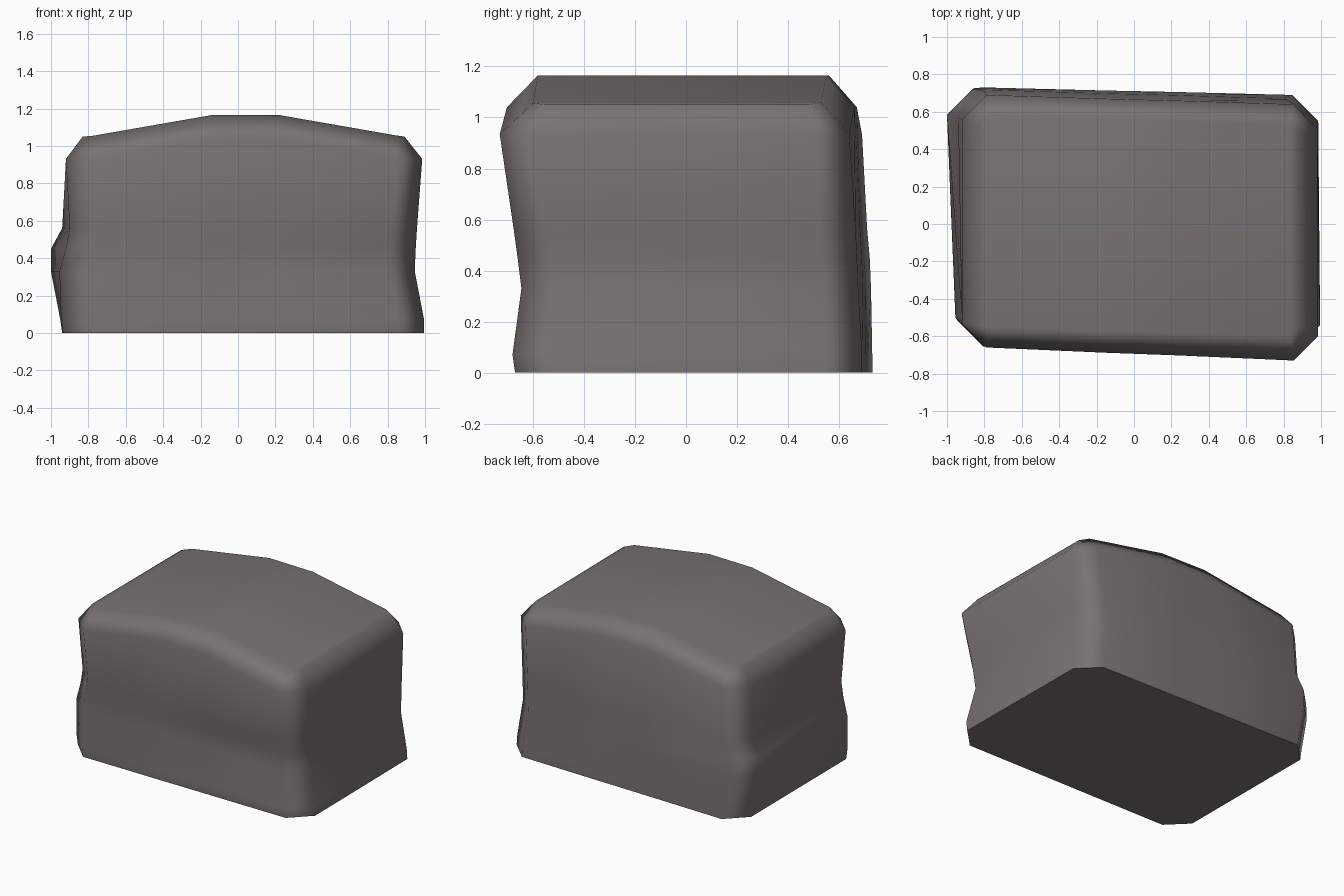
import bpy, bmesh

if "Cube" in bpy.data.objects:
    bpy.data.objects.remove(bpy.data.objects["Cube"])

stone = bpy.data.materials.new("warm grey stone")
stone.diffuse_color = (0.19, 0.172, 0.167, 1)
stone.use_nodes = True
stone.node_tree.nodes["Principled BSDF"].inputs["Base Color"].default_value = stone.diffuse_color

# Rings: height, crown amount, corner cut, corners front-left, front-right, back-right, back-left
RINGS = [
    (0.00, 0, 0.14, (-0.935, -0.655), (0.995, -0.67), (0.985, 0.69), (-0.94, 0.73)),
    (0.07, 0, 0.14, (-0.945, -0.655), (0.995, -0.68), (0.98, 0.69), (-0.95, 0.73)),
    (0.33, 0, 0.14, (-0.955, -0.64), (0.945, -0.645), (0.945, 0.675), (-1.0, 0.725)),
    (0.45, 0, 0.14, (-0.92, -0.645), (0.95, -0.66), (0.95, 0.67), (-1.0, 0.72)),
    (0.56, 0, 0.14, (-0.90, -0.65), (0.957, -0.675), (0.957, 0.665), (-0.94, 0.71)),
    (0.93, 0.11, 0.13, (-0.92, -0.66), (0.985, -0.73), (0.98, 0.64), (-0.92, 0.69)),
    (1.05, 0.115, 0.05, (-0.83, -0.55), (0.89, -0.60), (0.88, 0.53), (-0.83, 0.58)),
]
MID_LEFT, MID_RIGHT = -0.14, 0.22


def ring_points(z, crown, cut, fl, fr, br, bl):
    """Twelve-sided outline: four cut corners and two middle points front and back."""
    def at(a, b, x):
        t = (x - a[0]) / (b[0] - a[0])
        return (x, a[1] + t * (b[1] - a[1]))
    pts = [(fl[0], fl[1] + cut), (fl[0] + cut, fl[1]), at(fl, fr, MID_LEFT), at(fl, fr, MID_RIGHT),
           (fr[0] - cut, fr[1]), (fr[0], fr[1] + cut), (br[0], br[1] - cut), (br[0] - cut, br[1]),
           at(bl, br, MID_RIGHT), at(bl, br, MID_LEFT), (bl[0] + cut, bl[1]), (bl[0], bl[1] - cut)]
    out = []
    for x, y in pts:
        gap = max(MID_LEFT - x, x - MID_RIGHT, 0)
        out.append((x, y, z + crown * max(0, 1 - gap / 0.66)))
    return out


bm = bmesh.new()
rings = [[bm.verts.new(p) for p in ring_points(*r)] for r in RINGS]

# Sides
for low, high in zip(rings, rings[1:]):
    for i in range(12):
        j = (i + 1) % 12
        bm.faces.new((low[i], low[j], high[j], high[i]))

# Crowned top and flat underside
top = rings[-1]
for ids in ((0, 1, 10, 11), (1, 2, 9, 10), (2, 3, 8, 9), (3, 4, 7, 8), (4, 5, 6, 7)):
    bm.faces.new([top[i] for i in ids])
base = bm.faces.new(rings[0][::-1])
bmesh.ops.recalc_face_normals(bm, faces=bm.faces)
for f in bm.faces:
    f.smooth = True
for e in base.edges:
    e.smooth = False

mesh = bpy.data.meshes.new("boulder")
bm.to_mesh(mesh)
bm.free()
mesh.materials.append(stone)
boulder = bpy.data.objects.new("boulder", mesh)
bpy.context.collection.objects.link(boulder)

# Large faces dominate the soft shading
wn = boulder.modifiers.new("soft shading", 'WEIGHTED_NORMAL')
wn.keep_sharp = True
